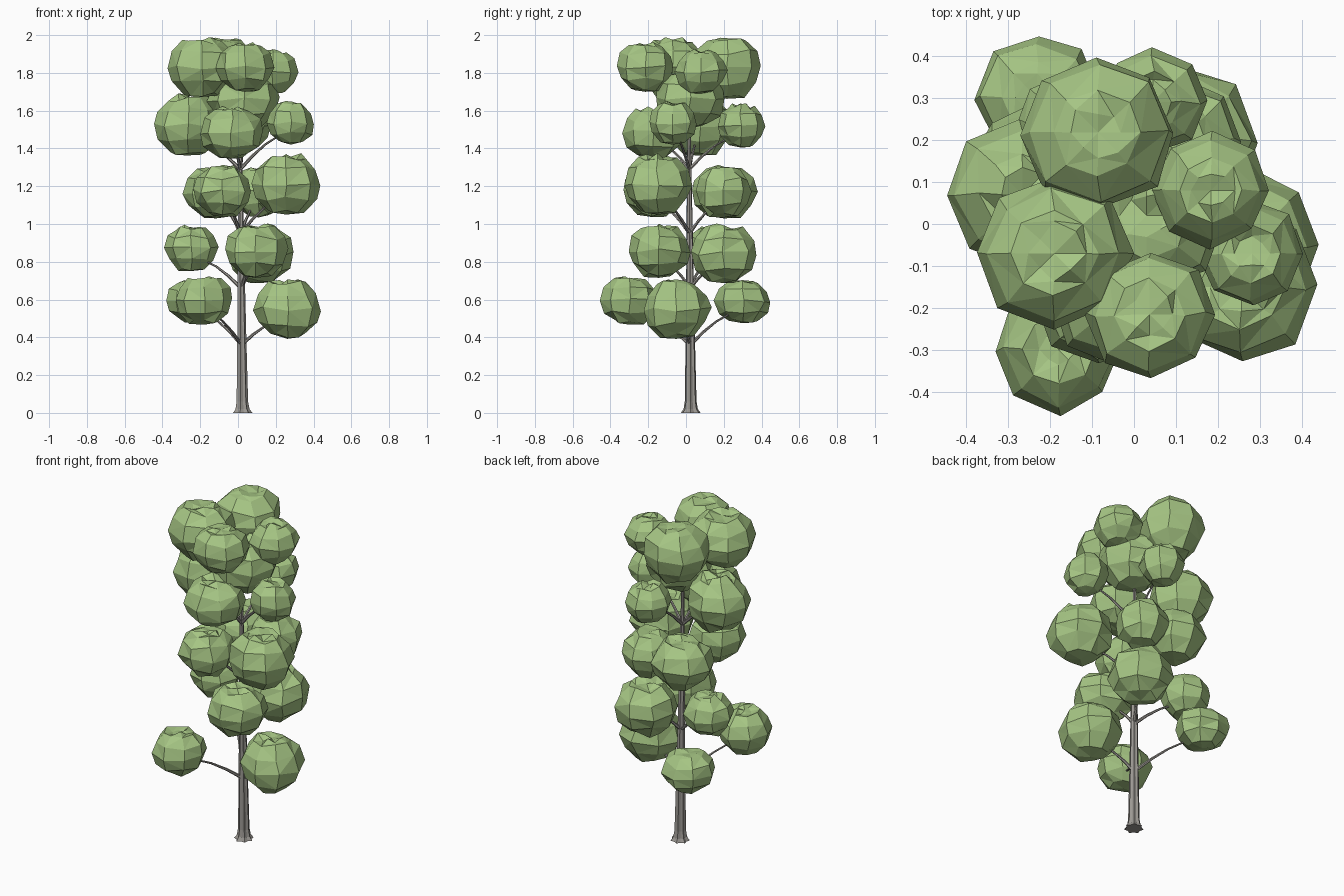
import bpy
import bmesh
import math
import random
from mathutils import Vector

random.seed(7)
cube = bpy.data.objects.get("Cube")
if cube:
    bpy.data.objects.remove(cube, do_unlink=True)


def make_material(name, colour):
    mat = bpy.data.materials.new(name)
    mat.use_nodes = True
    mat.diffuse_color = colour
    bsdf = mat.node_tree.nodes["Principled BSDF"]
    bsdf.inputs["Base Color"].default_value = colour
    bsdf.inputs["Roughness"].default_value = 0.9
    return mat


leaf_green = make_material("leaf green", (0.38, 0.56, 0.23, 1))
bark_grey = make_material("bark grey", (0.33, 0.315, 0.29, 1))


def loft(name, rings, bottom, top, mat):
    """Skin a stack of equal rings and close both ends with a fan."""
    bm = bmesh.new()
    loops = [[bm.verts.new(p) for p in ring] for ring in rings]
    n = len(loops[0])
    low, high = bm.verts.new(bottom), bm.verts.new(top)
    for i in range(n):
        j = (i + 1) % n
        for a, b in zip(loops, loops[1:]):
            bm.faces.new((a[i], a[j], b[j], b[i]))
        bm.faces.new((low, loops[0][j], loops[0][i]))
        bm.faces.new((high, loops[-1][i], loops[-1][j]))
    bmesh.ops.recalc_face_normals(bm, faces=bm.faces)
    bmesh.ops.triangulate(bm, faces=bm.faces)
    mesh = bpy.data.meshes.new(name)
    bm.to_mesh(mesh)
    bm.free()
    mesh.materials.append(mat)
    obj = bpy.data.objects.new(name, mesh)
    bpy.context.collection.objects.link(obj)
    return obj


def tube(name, path, radii, sides, ridge=0.0):
    """Tapered limb along a path; ridge pulls every second side inward."""
    path = [Vector(p) for p in path]
    rings = []
    for k, (p, r) in enumerate(zip(path, radii)):
        along = path[min(k + 1, len(path) - 1)] - path[max(k - 1, 0)]
        turn = Vector((0, 0, 1)).rotation_difference(along.normalized())
        ring = []
        for i in range(sides):
            a = math.tau * i / sides
            s = r * (1 - ridge * (i % 2))
            ring.append(p + turn @ Vector((s * math.cos(a), s * math.sin(a), 0)))
        rings.append(ring)
    return loft(name, rings, path[0], path[-1], bark_grey)


# Leaf clump profile: radius and height factors from bottom to top
PROFILE = [(0.5, -0.9), (0.87, -0.5), (1, 0), (0.88, 0.5), (0.56, 0.86)]
SIDES = 8


def clump(name, centre, r, h):
    rings = []
    for rad, height in PROFILE:
        ring = []
        for i in range(SIDES):
            a = math.tau * i / SIDES + random.uniform(-0.05, 0.05)
            s = r * rad * random.uniform(0.95, 1.05)
            z = h * (height + random.uniform(-0.09, 0.09))
            ring.append(centre + Vector((s * math.cos(a), s * math.sin(a), z)))
        rings.append(ring)
    # Crinkled crown around a dipped middle
    crown = []
    for i in range(SIDES):
        a = math.tau * i / SIDES
        s = r * random.uniform(0.22, 0.45)
        z = h * random.uniform(0.76, 1.04)
        crown.append(centre + Vector((s * math.cos(a), s * math.sin(a), z)))
    rings.append(crown)
    up = Vector((0, 0, h))
    loft(name, rings, centre - up, centre + up * 0.86, leaf_green)


# Clumps in tiers: fork height, then (x, y, z, radius, half height) of each
TIERS = {
    "low": (0.36, [(-0.18, -0.298, 0.595, 0.152, 0.128), (-0.23, 0.3, 0.59, 0.15, 0.115),
                   (0.262, -0.05, 0.55, 0.178, 0.158)]),
    "lower_middle": (0.66, [(-0.247, 0.14, 0.873, 0.14, 0.122), (0.095, -0.142, 0.857, 0.168, 0.142),
                            (0.12, 0.2, 0.842, 0.176, 0.155)]),
    "middle": (0.95, [(0.255, -0.15, 1.21, 0.182, 0.16), (-0.115, 0.2, 1.17, 0.172, 0.14),
                      (-0.08, -0.18, 1.175, 0.155, 0.138), (0.11, 0.2, 1.17, 0.148, 0.135)]),
    "upper_middle": (1.29, [(0.28, -0.07, 1.535, 0.125, 0.115), (-0.265, 0.07, 1.525, 0.177, 0.162),
                            (0.045, 0.29, 1.52, 0.125, 0.115), (-0.033, -0.17, 1.485, 0.168, 0.138)]),
    "top": (1.52, [(-0.085, 0.217, 1.828, 0.185, 0.165), (-0.19, -0.07, 1.828, 0.182, 0.155),
                   (0.183, 0.08, 1.808, 0.136, 0.118), (0.037, -0.215, 1.832, 0.153, 0.132)]),
}


def trunk_centre(z):
    return Vector((0.022 - 0.008 * z, 0.025 - 0.006 * z, z))


# Trunk with root flare and ridged bark
heights = [0, 0.02, 0.06, 0.36, 0.66, 0.95, 1.29, 1.65]
widths = [0.054, 0.039, 0.032, 0.026, 0.021, 0.017, 0.012, 0.006]
tube("trunk", [trunk_centre(z) for z in heights], widths, 14, 0.22)

# Leaf clumps, each held by a branch that arches out from the trunk
for tier, (fork, clumps) in TIERS.items():
    for n, (x, y, z, r, h) in enumerate(clumps, 1):
        centre = Vector((x, y, z))
        clump(f"{tier}_foliage_{n}", centre, r, h)
        start = trunk_centre(fork)
        end = centre - Vector((0, 0, h * 0.35))
        path = []
        for t in (0, 0.25, 0.5, 0.75, 1):
            p = start.lerp(end, t)
            p.z += 0.03 * math.sin(math.pi * t)
            path.append(p)
        tube(f"{tier}_branch_{n}", path, [0.01, 0.008, 0.006, 0.005, 0.004], 6)

# Central clump around the trunk tip
clump("crown_foliage", Vector((0.03, 0.02, 1.66)), 0.187, 0.155)
